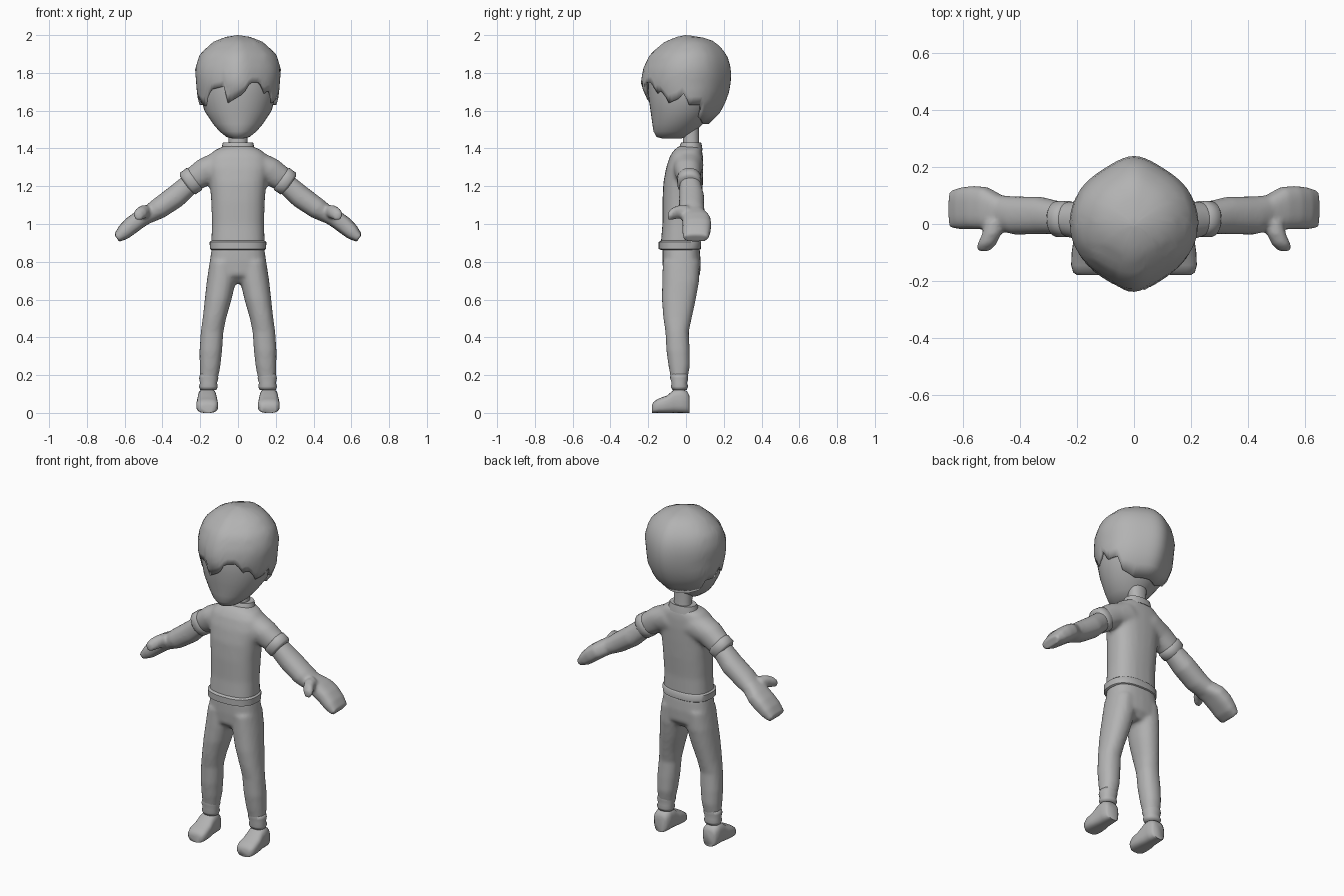
import bpy, bmesh, math
from mathutils import Vector

X, Y, Z = Vector((1, 0, 0)), Vector((0, 1, 0)), Vector((0, 0, 1))
ARM_UP = Vector((0.58, 0, 0.82))      # across the slanted arm

grey = bpy.data.materials.new("plain grey")
grey.diffuse_color = (0.45, 0.45, 0.45, 1)


def lerp_table(table, k):
    """Interpolate rows (key, values...) at key k."""
    if k <= table[0][0]:
        return table[0][1:]
    for a, b in zip(table, table[1:]):
        if k <= b[0]:
            t = (k - a[0]) / (b[0] - a[0])
            return tuple(p + (q - p) * t for p, q in zip(a[1:], b[1:]))
    return table[-1][1:]


def loft(bm, sections, u=X, v=Y, power=2.2, n=24, side=1):
    """Skin rounded rings; section = (centre x, y, z, radius on u, radius on v)."""
    rings = []
    for cx, cy, cz, ru, rv in sections:
        ring = []
        for i in range(n):
            a = math.tau * i / n
            c, s = math.cos(a), math.sin(a)
            p = (Vector((cx, cy, cz))
                 + u * (ru * math.copysign(abs(c) ** (2 / power), c))
                 + v * (rv * math.copysign(abs(s) ** (2 / power), s)))
            ring.append(bm.verts.new((p.x * side, p.y, p.z)))
        rings.append(ring)
    for r0, r1 in zip(rings, rings[1:]):
        for i in range(n):
            j = (i + 1) % n
            bm.faces.new((r0[i], r0[j], r1[j], r1[i]))
    bm.faces.new(rings[0])
    bm.faces.new(rings[-1])


def upright(rows, x=0):
    """Rows (z, half width, front y, back y) to loft sections."""
    return [(x, (f + b) / 2, z, w, (b - f) / 2) for z, w, f, b in rows]


def finish(bm, name, voxel=0, smooth=4, angle=50):
    bmesh.ops.recalc_face_normals(bm, faces=bm.faces)
    mesh = bpy.data.meshes.new(name)
    bm.to_mesh(mesh)
    bm.free()
    mesh.materials.append(grey)
    ob = bpy.data.objects.new(name, mesh)
    bpy.context.collection.objects.link(ob)
    if voxel:                          # fuse overlapping volumes softly
        m = ob.modifiers.new("fuse", 'REMESH')
        m.mode, m.voxel_size, m.use_smooth_shade = 'VOXEL', voxel, True
        m = ob.modifiers.new("soften", 'SMOOTH')
        m.factor, m.iterations = 0.5, smooth
    else:
        bpy.ops.object.select_all(action='DESELECT')
        ob.select_set(True)
        bpy.context.view_layer.objects.active = ob
        bpy.ops.object.shade_smooth_by_angle(angle=math.radians(angle))
    return ob


# Shirt: trunk and short sleeves fused together
bm = bmesh.new()
loft(bm, upright([(0.88, 0.143, -0.135, 0.075), (1.0, 0.138, -0.125, 0.075),
                  (1.12, 0.142, -0.125, 0.085), (1.22, 0.15, -0.12, 0.09),
                  (1.3, 0.165, -0.105, 0.092), (1.36, 0.155, -0.085, 0.09),
                  (1.39, 0.125, -0.065, 0.085), (1.415, 0.07, -0.035, 0.075)]), power=2.5)
for s in (1, -1):
    loft(bm, [(0.07, 0.01, 1.315, 0.085, 0.085), (0.17, 0.01, 1.28, 0.073, 0.072),
              (0.245, 0.0175, 1.23, 0.064, 0.06)], ARM_UP, Y, side=s)
finish(bm, "shirt", 0.012, 6)

# Shirt hem band
bm = bmesh.new()
loft(bm, upright([(0.862, 0.14, -0.13, 0.07), (0.868, 0.149, -0.145, 0.079),
                  (0.905, 0.15, -0.145, 0.08), (0.914, 0.138, -0.13, 0.072)]), power=2.5, n=32)
finish(bm, "shirt_hem")

# Neck and small standing collar
bm = bmesh.new()
loft(bm, upright([(1.37, 0.06, -0.03, 0.08), (1.43, 0.05, -0.015, 0.07),
                  (1.55, 0.055, -0.02, 0.07)]))
finish(bm, "neck")
bm = bmesh.new()
loft(bm, upright([(1.39, 0.09, -0.04, 0.088), (1.41, 0.085, -0.035, 0.085),
                  (1.432, 0.08, -0.025, 0.08), (1.43, 0.06, -0.02, 0.074)]))
finish(bm, "collar")

# Trousers: hips and both legs fused together
bm = bmesh.new()
loft(bm, upright([(0.88, 0.138, -0.125, 0.072), (0.8, 0.15, -0.125, 0.078),
                  (0.73, 0.145, -0.12, 0.075), (0.685, 0.07, -0.07, 0.04)]), power=2.6)
for s in (1, -1):
    loft(bm, [(0.08, -0.025, 0.8, 0.07, 0.098), (0.088, -0.028, 0.7, 0.077, 0.098),
              (0.105, -0.038, 0.6, 0.071, 0.09), (0.125, -0.045, 0.5, 0.062, 0.075),
              (0.137, -0.047, 0.43, 0.06, 0.062), (0.144, -0.042, 0.33, 0.06, 0.062),
              (0.148, -0.036, 0.25, 0.055, 0.057), (0.154, -0.036, 0.17, 0.046, 0.042)], side=s)
finish(bm, "trousers", 0.011)

for s, label in ((1, "left"), (-1, "right")):
    # Sleeve cuff
    bm = bmesh.new()
    loft(bm, [(0.222, 0.0175, 1.245, 0.058, 0.054), (0.232, 0.0175, 1.238, 0.071, 0.064),
              (0.266, 0.0175, 1.214, 0.070, 0.064), (0.276, 0.0175, 1.207, 0.055, 0.052)],
         ARM_UP, Y, side=s)
    finish(bm, label + "_sleeve_cuff")

    # Forearm, mitten hand and thumb
    bm = bmesh.new()
    loft(bm, [(0.24, 0.02, 1.225, 0.054, 0.054), (0.33, 0.03, 1.145, 0.06, 0.066),
              (0.42, 0.03, 1.082, 0.056, 0.067), (0.48, 0.04, 1.045, 0.045, 0.062)],
         ARM_UP, Y, side=s)
    loft(bm, [(0.46, 0.035, 1.06, 0.045, 0.06), (0.52, 0.055, 1.025, 0.046, 0.075),
              (0.565, 0.058, 0.992, 0.046, 0.076), (0.605, 0.055, 0.957, 0.041, 0.074),
              (0.642, 0.052, 0.925, 0.024, 0.066)], ARM_UP, Y, power=2.8, side=s)
    loft(bm, [(0.49, 0.01, 1.06, 0.035, 0.04), (0.5, -0.035, 1.065, 0.034, 0.035),
              (0.518, -0.072, 1.055, 0.033, 0.032), (0.53, -0.096, 1.04, 0.02, 0.022)],
         X, Z, side=s)
    finish(bm, label + "_arm", 0.009)

    # Ankle cuff
    bm = bmesh.new()
    loft(bm, [(0.157, -0.034, 0.122, 0.043, 0.038), (0.157, -0.034, 0.14, 0.05, 0.046),
              (0.156, -0.035, 0.158, 0.045, 0.041), (0.155, -0.036, 0.185, 0.051, 0.048),
              (0.154, -0.036, 0.208, 0.046, 0.046)], side=s)
    finish(bm, label + "_ankle_cuff", angle=80)

    # Shoe, with a flat sole
    bm = bmesh.new()
    loft(bm, [(0.163, y, h / 2, w, h / 2) for y, w, h in
              ((0.018, 0.034, 0.09), (0.006, 0.046, 0.115), (-0.03, 0.05, 0.13),
               (-0.065, 0.051, 0.122), (-0.1, 0.056, 0.092), (-0.145, 0.058, 0.076),
               (-0.17, 0.051, 0.06), (-0.18, 0.036, 0.042))], X, Z, power=3, side=s)
    finish(bm, label + "_shoe", angle=60)

# Face and skull
bm = bmesh.new()
loft(bm, upright([(1.452, 0.025, -0.12, -0.03), (1.46, 0.06, -0.155, 0.01),
                  (1.49, 0.098, -0.172, 0.05), (1.53, 0.132, -0.178, 0.09),
                  (1.6, 0.178, -0.188, 0.15), (1.68, 0.2, -0.2, 0.195),
                  (1.8, 0.205, -0.2, 0.215), (1.9, 0.17, -0.16, 0.18),
                  (1.96, 0.09, -0.08, 0.1)]), power=2, n=40)
finish(bm, "head", angle=70)

# Hair: shell with a jagged lower edge and a slight ridge front and back
HAIR = [(1.51, 0.135, -0.17, 0.1), (1.58, 0.188, -0.19, 0.175), (1.67, 0.215, -0.21, 0.222),
        (1.74, 0.221, -0.24, 0.236), (1.82, 0.227, -0.228, 0.24), (1.9, 0.202, -0.19, 0.215),
        (1.965, 0.13, -0.112, 0.155), (1.99, 0.065, -0.05, 0.08), (2.0, 0.004, -0.004, 0.004)]
EDGE = [(-180, 1.53), (-150, 1.53), (-125, 1.56), (-115, 1.63), (-95, 1.63), (-85, 1.69),
        (-75, 1.65), (-58, 1.62), (-42, 1.71), (-18, 1.73), (-15, 1.64), (8, 1.69),
        (17, 1.75), (33, 1.75), (40, 1.69), (48, 1.71), (60, 1.64), (75, 1.66), (85, 1.69),
        (95, 1.63), (115, 1.63), (125, 1.56), (150, 1.53), (180, 1.53)]
bm = bmesh.new()
COLS, ROWS = 72, 14
grid = []
for r in range(ROWS):
    row = []
    for c in range(COLS):
        deg = -180 + 360 * c / COLS
        a = math.radians(deg)
        z0 = lerp_table(EDGE, deg)[0]
        z = z0 + (2.0 - z0) * math.sin(r / (ROWS - 1) * math.pi / 2)
        w, f, b = lerp_table(HAIR, z)
        ridge = 0.9 + 0.1 * abs(math.cos(a)) ** 14
        y = (f + b) / 2 - (b - f) / 2 * math.cos(a) * ridge
        row.append(bm.verts.new((w * math.sin(a), y, z)))
    grid.append(row)
for r0, r1 in zip(grid, grid[1:]):
    for c in range(COLS):
        d = (c + 1) % COLS
        bm.faces.new((r0[c], r0[d], r1[d], r1[c]))
bmesh.ops.remove_doubles(bm, verts=grid[-1], dist=0.01)
hair = finish(bm, "hair", angle=40)
shell = hair.modifiers.new("thickness", 'SOLIDIFY')
shell.thickness, shell.offset = 0.015, -1
